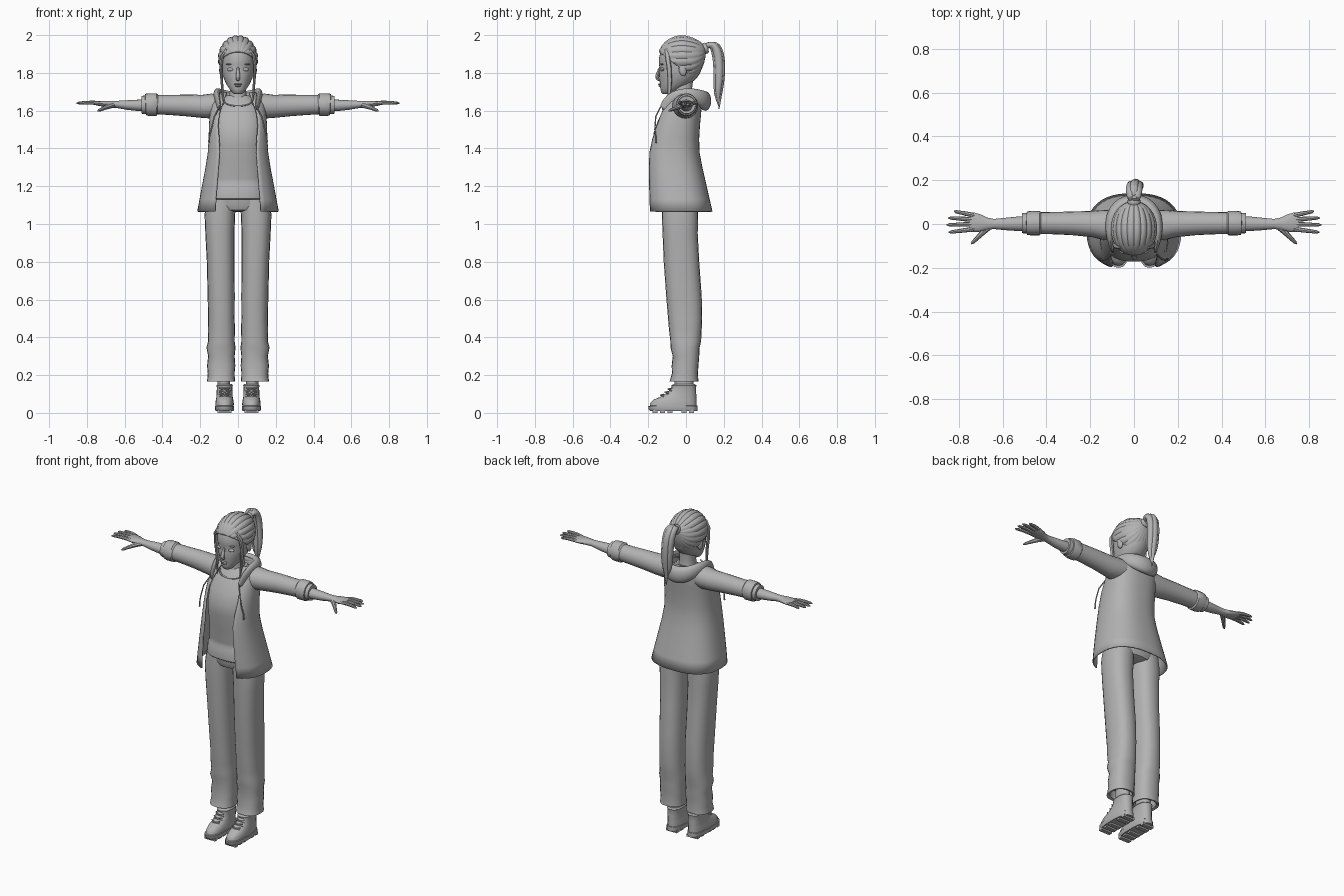
import bpy, bmesh, math
from mathutils import Vector, Matrix

grey = bpy.data.materials.new("plain grey")
grey.diffuse_color = (0.45, 0.45, 0.45, 1)


def finish(name, bm, mirror=False, thick=0, sub=0):
    bmesh.ops.recalc_face_normals(bm, faces=bm.faces)
    me = bpy.data.meshes.new(name)
    bm.to_mesh(me)
    bm.free()
    me.materials.append(grey)
    ob = bpy.data.objects.new(name, me)
    bpy.context.collection.objects.link(ob)
    if mirror:
        ob.modifiers.new("mirror", 'MIRROR').use_mirror_merge = False
    if thick:
        m = ob.modifiers.new("thickness", 'SOLIDIFY')
        m.thickness, m.offset = thick, 0
    if sub:
        ob.modifiers.new("smooth", 'SUBSURF').levels = sub
        ob.modifiers["smooth"].render_levels = sub
    return ob


def loft(name, rings, closed=True, caps=True, **kw):
    """Skin a list of point rings."""
    bm = bmesh.new()
    rows = [[bm.verts.new(p) for p in r] for r in rings]
    n = len(rows[0])
    for a, b in zip(rows, rows[1:]):
        for i in range(n if closed else n - 1):
            j = (i + 1) % n
            bm.faces.new((a[i], a[j], b[j], b[i]))
    if closed and caps:
        bm.faces.new(rows[0])
        bm.faces.new(rows[-1])
    return finish(name, bm, **kw)


def level(z, rx, yf, yb, cx=0, e=2.2, gap=0, n=28):
    """Horizontal rounded section, optionally open at the front."""
    cy, ry = (yf + yb) / 2, (yb - yf) / 2
    a0 = math.asin(min(1, (gap / rx) ** (e / 2))) if gap else 0
    pts = []
    for i in range(n):
        a = a0 + (2 * math.pi - 2 * a0) * i / ((n - 1) if gap else n)
        s, c = math.sin(a), -math.cos(a)
        pts.append((cx + rx * math.copysign(abs(s) ** (2 / e), s),
                    cy + ry * math.copysign(abs(c) ** (2 / e), c), z))
    return pts


def tube(name, path, ref, n=12, **kw):
    """Path of (x, y, z, radius along ref, other radius)."""
    P = [Vector(p[:3]) for p in path]
    rings = []
    for i, p in enumerate(path):
        t = (P[min(i + 1, len(P) - 1)] - P[max(i - 1, 0)]).normalized()
        u = Vector(ref)
        u = (u - t * u.dot(t)).normalized()
        v = t.cross(u)
        rings.append([P[i] + u * p[3] * math.cos(2 * math.pi * k / n)
                      + v * p[4] * math.sin(2 * math.pi * k / n) for k in range(n)])
    return loft(name, rings, **kw)


def blob(name, loc, size, mirror=False, rot=0):
    bm = bmesh.new()
    bmesh.ops.create_uvsphere(bm, u_segments=14, v_segments=8, radius=1, matrix=Matrix.Translation(loc)
                              @ Matrix.Rotation(rot, 4, 'X') @ Matrix.Diagonal((*size, 1)))
    return finish(name, bm, mirror)


X, Y, Z = (1, 0, 0), (0, 1, 0), (0, 0, 1)

# Trousers
loft("trouser_hips", [level(z, rx, f, b) for z, rx, f, b in [
    (1.065, .06, -.09, .04), (1.075, .125, -.118, .062), (1.10, .168, -.128, .068),
    (1.17, .162, -.13, .07), (1.26, .14, -.13, .06)]])
loft("trouser_leg", [level(z, rx, f, b, cx, 2.4, n=20) for z, cx, rx, f, b in [
    (1.13, .088, .078, -.125, .062), (1.05, .096, .081, -.128, .064), (.95, .096, .077, -.124, .062),
    (.80, .092, .073, -.118, .070), (.62, .089, .072, -.105, .083), (.50, .088, .070, -.095, .086),
    (.44, .088, .072, -.090, .083), (.38, .088, .070, -.083, .080), (.345, .090, .077, -.082, .072),
    (.30, .088, .070, -.070, .070), (.25, .089, .075, -.076, .066), (.21, .089, .071, -.074, .063),
    (.165, .090, .074, -.087, .066), (.17, .088, .060, -.072, .052), (.22, .088, .055, -.065, .048)]],
    mirror=True)

# Shoes
loft("ankle", [level(z, .034, -.06, .04, .075, n=14) for z in (.10, .25)], mirror=True)
loft("shoe_upper", [level(z, rx, f, b, .071, 2.4, n=20) for z, rx, f, b in [
    (.02, .047, -.192, .056), (.05, .049, -.190, .056), (.070, .046, -.172, .055),
    (.085, .043, -.135, .055), (.105, .042, -.098, .054), (.135, .041, -.076, .053),
    (.145, .044, -.078, .056), (.152, .038, -.066, .048)]], mirror=True)
loft("shoe_sole", [level(z, r, f, .06, .071, 2.6, n=20) for z, r, f in [
    (.01, .047, -.190), (.018, .051, -.198), (.036, .051, -.2), (.038, .046, -.19)]], mirror=True)
bm = bmesh.new()
for y in (-.165, -.125, -.085, -.01, .03):
    bmesh.ops.create_cube(bm, size=1, matrix=Matrix.Translation((.071, y, .008))
                          @ Matrix.Diagonal((.074, .026, .016, 1)))
finish("sole_treads", bm, mirror=True)
for y, z in ((-.128, .09), (-.105, .105), (-.088, .122)):
    for s in (-1, 1):
        tube("lace", [(.071 - .028 * s, y + .012, z - .006, .004, .004), (.071, y - .006, z + .004, .004, .004),
                      (.071 + .028 * s, y + .012, z + .008, .004, .004)], Z, 6, mirror=True)

# Shirt and chest
loft("shirt", [level(z, rx, f, b, e=2.5) for z, rx, f, b in [
    (1.13, .150, -.150, .075), (1.135, .156, -.155, .08), (1.20, .152, -.155, .08), (1.215, .144, -.147, .07),
    (1.24, .141, -.150, .065), (1.33, .135, -.158, .055), (1.42, .134, -.172, .05), (1.48, .135, -.172, .05),
    (1.55, .135, -.148, .055), (1.61, .12, -.112, .06), (1.65, .095, -.085, .06), (1.68, .06, -.06, .04)]])
tube("neckline", [(.075 * math.sin(a), -.068 - .034 * math.cos(a), 1.655 - .03 * math.cos(a), .005, .005)
                  for a in [(-1.5 + .3 * i) for i in range(11)]], Z, 6)

# Jacket, open at the front
rows = [(1.065, .212, -.205, .137, .120), (1.13, .200, -.208, .122, .116), (1.20, .187, -.210, .106, .110),
        (1.30, .168, -.212, .083, .102), (1.38, .156, -.208, .068, .096), (1.45, .152, -.196, .066, .100),
        (1.52, .150, -.176, .070, .105), (1.58, .146, -.150, .076, .100), (1.63, .142, -.118, .080, .084),
        (1.67, .130, -.088, .078, .070), (1.695, .095, -.066, .070, .058)]
loft("jacket_body", [level(z, rx, f, b, e=2.5, gap=g, n=36) for z, rx, f, b, g in rows], closed=False, thick=.008)
tube("jacket_sleeve", [(x, y, z, a, b) for x, y, z, a, b in [
    (.085, -.005, 1.628, .070, .060), (.14, -.004, 1.624, .068, .066), (.19, 0, 1.623, .060, .061),
    (.28, .003, 1.628, .054, .057), (.36, .004, 1.630, .051, .053), (.425, .004, 1.632, .050, .051),
    (.432, .004, 1.632, .056, .060), (.47, .004, 1.632, .056, .060), (.488, .004, 1.632, .053, .057),
    (.49, .004, 1.631, .047, .049), (.512, .004, 1.631, .046, .047), (.508, .004, 1.631, .036, .036),
    (.46, .004, 1.631, .034, .034)]], Y, 20, mirror=True)
half = [(.098, -.125, 1.60, .03, .008), (.108, -.085, 1.665, .032, .012), (.115, -.03, 1.69, .03, .018),
        (.108, .035, 1.685, .036, .024), (.075, .082, 1.665, .046, .030), (.035, .100, 1.652, .052, .032)]
tube("hood", [(-x, *r) for x, *r in half] + [(0, .104, 1.65, .054, .032)] + half[::-1], Z, 14, sub=1)
tube("drawstring", [(.100, -.135, 1.62, .004, .004), (.125, -.160, 1.57, .004, .004),
                    (.142, -.165, 1.50, .004, .004), (.152, -.160, 1.46, .004, .004),
                    (.153, -.160, 1.43, .006, .006)], X, 6, mirror=True)

# Forearm and hand
tube("forearm", [(.45, .002, 1.628, .034, .033), (.53, .001, 1.628, .033, .030), (.59, 0, 1.630, .028, .025),
                 (.64, 0, 1.633, .023, .019), (.67, .001, 1.634, .028, .018), (.705, .004, 1.636, .040, .016),
                 (.735, .008, 1.638, .045, .013), (.752, .009, 1.638, .040, .010)], Y, 16, mirror=True)
fingers = {"little_finger": (.040, .822, .058), "ring_finger": (.020, .848, .028),
           "middle_finger": (-.001, .855, -.004), "index_finger": (-.023, .846, -.038)}
for name, (y, x1, y1) in fingers.items():
    tube(name, [(.73 + (x1 - .73) * t, y + (y1 - y) * t, 1.639 + .004 * math.sin(3 * t), r, r)
                for t, r in ((0, .010), (.35, .0105), (.6, .009), (.9, .0075), (1, .003))], Y, 8, mirror=True)
tube("thumb", [(.66, -.012, 1.630, .015, .014), (.69, -.038, 1.622, .014, .013), (.715, -.063, 1.611, .010, .010),
               (.735, -.083, 1.602, .008, .008), (.743, -.091, 1.598, .003, .003)], Z, 8, mirror=True)

# Neck and head
loft("neck", [level(z, r, f, b) for z, r, f, b in [
    (1.62, .07, -.08, .05), (1.655, .052, -.07, .04), (1.70, .043, -.068, .03), (1.78, .045, -.07, .04)]])
loft("head", [level(z, r, f, b, e=2.1) for z, r, f, b in [
    (1.688, .018, -.122, -.085), (1.695, .030, -.131, -.06), (1.715, .045, -.136, -.03),
    (1.74, .062, -.138, .02), (1.77, .075, -.141, .055), (1.80, .084, -.143, .075), (1.822, .087, -.138, .083),
    (1.845, .089, -.144, .088), (1.88, .090, -.143, .09), (1.92, .086, -.132, .085), (1.96, .06, -.10, .06)]])
tube("nose", [(0, -.136, 1.835, .008, .006), (0, -.147, 1.80, .010, .010), (0, -.157, 1.778, .014, .011),
              (0, -.147, 1.763, .012, .010), (0, -.137, 1.76, .006, .004)], X, 8, sub=1)
blob("eyelid", (.038, -.124, 1.818), (.021, .011, .010), True)
blob("eyebrow", (.040, -.126, 1.846), (.025, .010, .004), True)
blob("upper_lip", (0, -.137, 1.740), (.021, .010, .005))
blob("lower_lip", (0, -.136, 1.731), (.017, .010, .005))
blob("ear", (.088, -.018, 1.815), (.012, .020, .033), True, .2)

# Swept-back hair: ridged strands that meet at the tie
bm = bmesh.new()
strands, segs, steps = 20, 4, 16
tie = Vector((0, .098, 1.925))
rows = []
for k in range(steps + 1):
    t = math.pi * k / steps
    ring = []
    for i in range(strands * segs):
        a = 2 * math.pi * i / (strands * segs)
        r = math.sin(t) * (.965 + .055 * abs(math.sin(strands * a / 2)))
        p = Vector((.101 * r * math.sin(a), -.022 - .124 * math.cos(t), 1.876 + .118 * r * math.cos(a)))
        w = max(0, (k / steps - .6) / .4) ** 2
        p.z += .05 * w
        ring.append(bm.verts.new(p))
    rows.append(ring)
for a, b in zip(rows, rows[1:]):
    for i in range(len(a)):
        j = (i + 1) % len(a)
        bm.faces.new((a[i], a[j], b[j], b[i]))
bmesh.ops.remove_doubles(bm, verts=bm.verts, dist=.0005)
bmesh.ops.bisect_plane(bm, geom=bm.verts[:] + bm.edges[:] + bm.faces[:], plane_co=(0, .05, 1.765),
                       plane_no=(0, .76, 1), clear_inner=True)
finish("swept_hair", bm, thick=.008)
tube("hair_tie", [(0, .088, 1.925, .026, .026), (0, .096, 1.928, .030, .030),
                  (0, .108, 1.932, .030, .030), (0, .116, 1.934, .024, .024)], X, 14)

# Ponytail from overlapping strands
for dx, dy, w, end in ((-.020, -.004, .020, 1.66), (.018, -.004, .021, 1.63), (0, .006, .023, 1.60),
                       (.004, -.014, .020, 1.62)):
    tube("ponytail_strand", [(dx * .4, .10, 1.932, w * .6, .012), (dx * .8, .130 + dy, 1.955, w, .019),
                             (dx, .158 + dy, 1.945, w, .023), (dx + .003, .175 + dy, 1.90, w, .024),
                             (dx + .006, .181 + dy, 1.83, w, .023), (dx + .010, .179 + dy, 1.75, w * .9, .020),
                             (dx * .7 + .012, .172 + dy, 1.69, w * .65, .014),
                             (.014, .174, end, .002, .002)], X, 10, sub=1)

# Loose locks beside the face
tube("face_lock", [(.060, -.105, 1.925, .010, .010), (.086, -.098, 1.885, .010, .013), (.091, -.090, 1.83, .008, .013),
                   (.086, -.086, 1.76, .007, .012), (.082, -.088, 1.70, .006, .009),
                   (.078, -.095, 1.63, .002, .002)], X, 8, mirror=True)

bpy.ops.object.select_all(action='SELECT')
bpy.context.view_layer.objects.active = bpy.context.selected_objects[0]
bpy.ops.object.shade_smooth_by_angle(angle=math.radians(40))
